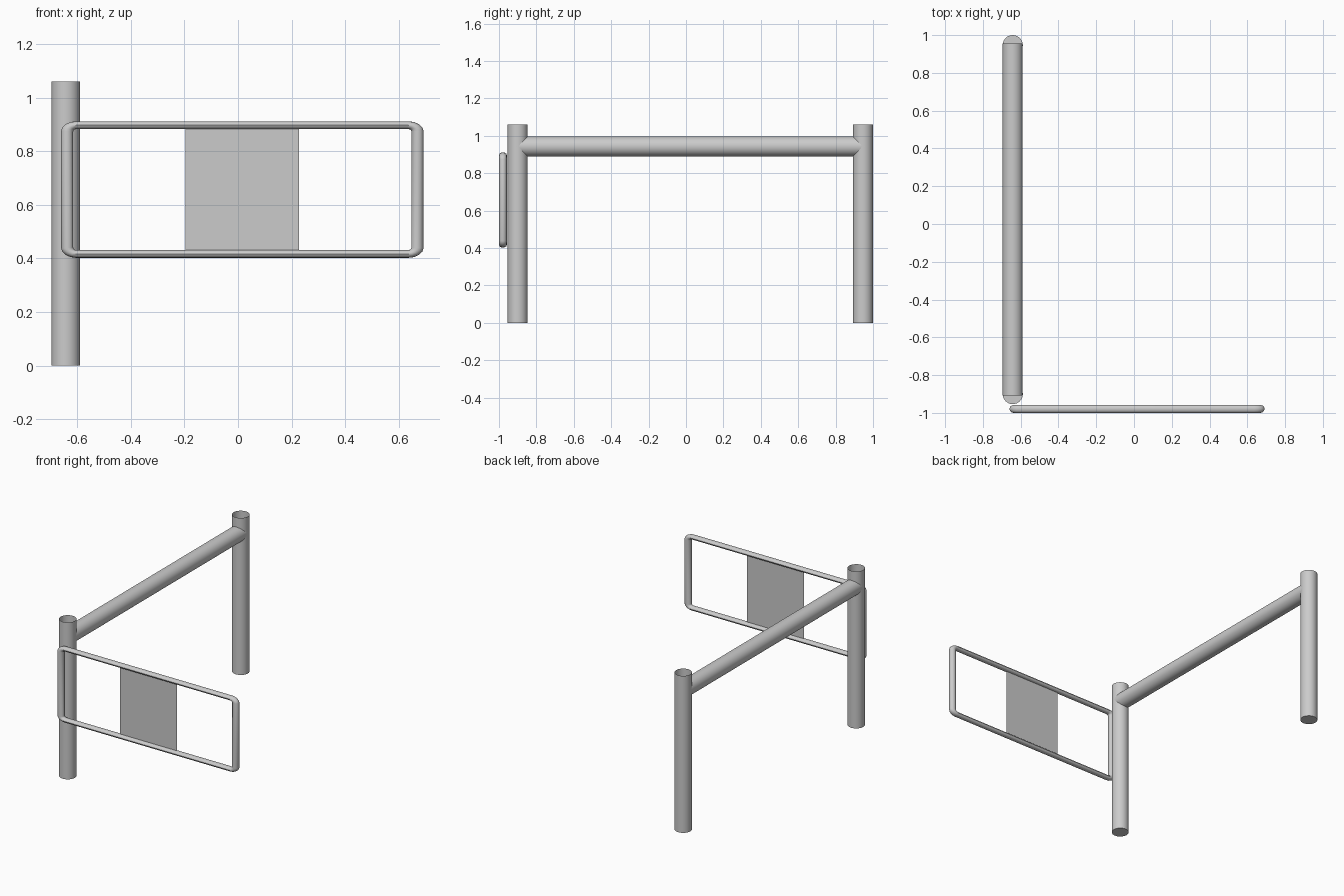
import bpy, bmesh, math
from mathutils import Matrix, Vector

if "Cube" in bpy.data.objects:
    bpy.data.objects.remove(bpy.data.objects["Cube"])

POST_X = -0.642
POST_R = 0.0535
FRONT_Y, BACK_Y = -0.90, 0.9465


def tube(name, start, end, radius, cap_start=False, sides=32):
    """Thin-walled round tube from start to end, optionally closed at its start."""
    start, end = Vector(start), Vector(end)
    axis = end - start
    bm = bmesh.new()
    bmesh.ops.create_circle(bm, segments=sides, radius=radius, cap_ends=cap_start)
    ring = bm.edges[:]
    new = bmesh.ops.extrude_edge_only(bm, edges=ring)["geom"]
    top = [v for v in new if isinstance(v, bmesh.types.BMVert)]
    bmesh.ops.translate(bm, verts=top, vec=(0, 0, axis.length))
    bmesh.ops.recalc_face_normals(bm, faces=bm.faces)
    rot = axis.to_track_quat('Z', 'Y').to_matrix().to_4x4()
    bm.transform(Matrix.Translation(start) @ rot)
    mesh = bpy.data.meshes.new(name)
    bm.to_mesh(mesh)
    bm.free()
    obj = bpy.data.objects.new(name, mesh)
    bpy.context.collection.objects.link(obj)
    smooth(obj)
    return obj


def smooth(obj):
    bpy.ops.object.select_all(action='DESELECT')
    obj.select_set(True)
    bpy.context.view_layer.objects.active = obj
    bpy.ops.object.shade_smooth_by_angle(angle=math.radians(40))


# Posts: open at the top, closed at the floor
for name, y in (("front_post", FRONT_Y), ("back_post", BACK_Y)):
    tube(name, (POST_X, y, 0), (POST_X, y, 1.06), POST_R, cap_start=True)

# Top rail running between the post centres
tube("top_rail", (POST_X, FRONT_Y - 0.008, 0.943), (POST_X, BACK_Y + 0.008, 0.943), POST_R - 0.0005)

# Gate frame: rounded rectangle loop, squashed in height
SX, SZ, R = 1.08, 0.70, 0.021
hx, hz, corner = 0.653 / SX, 0.24 / SZ, 0.032
path = []
for i, (sx, sz) in enumerate(((1, 1), (-1, 1), (-1, -1), (1, -1))):
    for k in range(5):
        a = math.radians(90 * i + 22.5 * k)
        path.append((sx * (hx - corner) + corner * math.cos(a), 0,
                     sz * (hz - corner) + corner * math.sin(a)))

curve = bpy.data.curves.new("gate_frame", 'CURVE')
curve.dimensions = '3D'
curve.bevel_depth = R
curve.bevel_resolution = 4
spline = curve.splines.new('POLY')
spline.points.add(len(path) - 1)
for point, co in zip(spline.points, path):
    point.co = (*co, 1)
spline.use_cyclic_u = True
frame = bpy.data.objects.new("gate_frame", curve)
bpy.context.collection.objects.link(frame)
frame.location = (0.016, -0.979, 0.657)
frame.scale = (SX, 1, SZ)
bpy.ops.object.select_all(action='DESELECT')
frame.select_set(True)
bpy.context.view_layer.objects.active = frame
bpy.ops.object.convert(target='MESH')
bpy.ops.object.transform_apply(location=True, rotation=True, scale=True)
smooth(bpy.context.view_layer.objects.active)

# Sign panel: a flat sheet between the upper and lower bars
mesh = bpy.data.meshes.new("sign_panel")
mesh.from_pydata([(-0.195, -0.979, 0.42), (0.228, -0.979, 0.42),
                  (0.228, -0.979, 0.895), (-0.195, -0.979, 0.895)], [], [(0, 1, 2, 3)])
bpy.context.collection.objects.link(bpy.data.objects.new("sign_panel", mesh))
